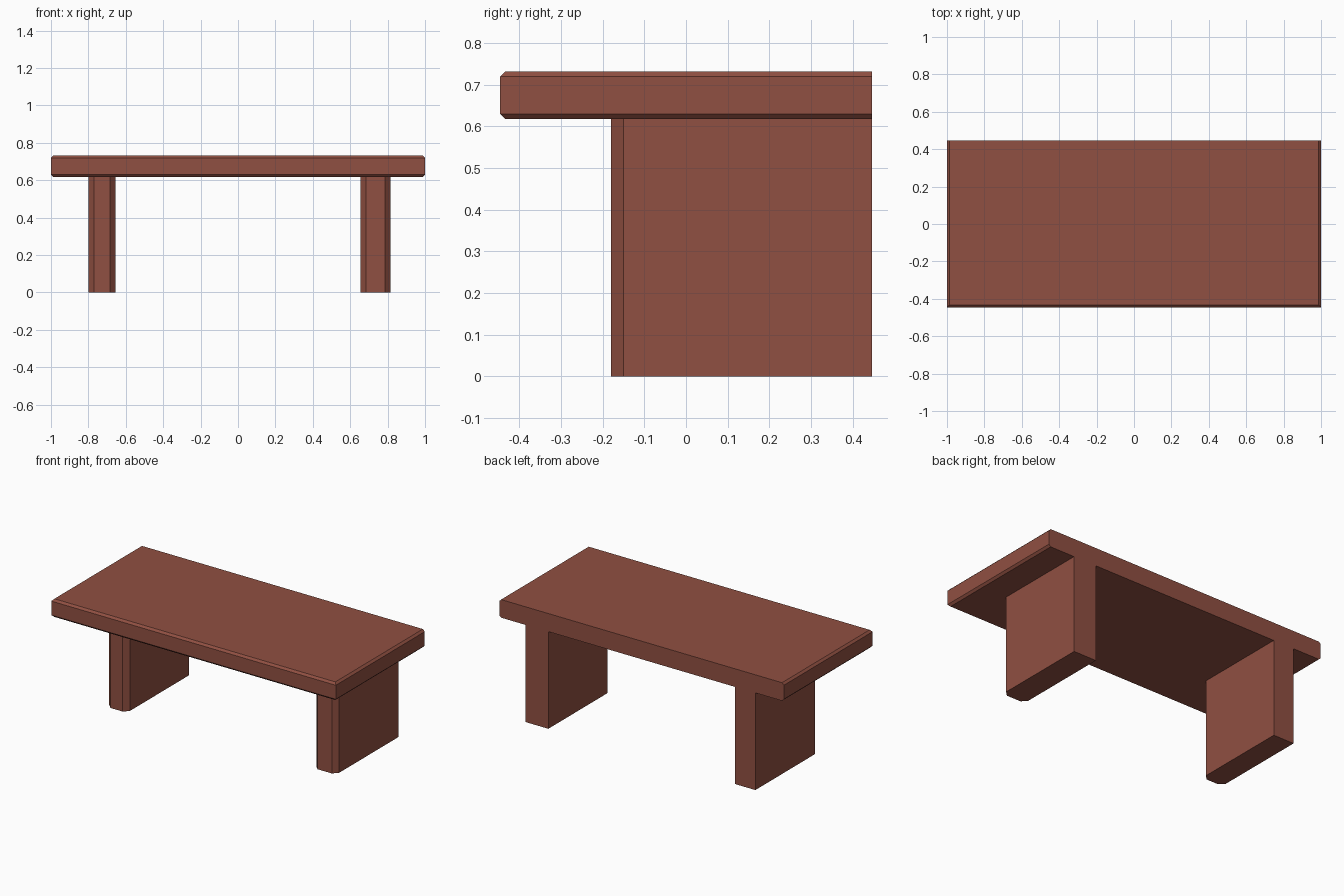
import bpy
import bmesh

cube = bpy.data.objects.get("Cube")
if cube:
    bpy.data.objects.remove(cube, do_unlink=True)

wood = bpy.data.materials.new("reddish brown wood")
wood.use_nodes = True
colour = (0.28, 0.08, 0.054, 1)
wood.diffuse_color = colour
wood.node_tree.nodes["Principled BSDF"].inputs["Base Color"].default_value = colour


def loft(name, outlines):
    """Join stacked (outline, height) rings into a closed flat-faced solid."""
    bm = bmesh.new()
    rings = [[bm.verts.new((x, y, z)) for x, y in outline] for outline, z in outlines]
    for low, high in zip(rings, rings[1:]):
        count = len(low)
        for i in range(count):
            j = (i + 1) % count
            bm.faces.new((low[i], low[j], high[j], high[i]))
    bm.faces.new(rings[0][::-1])
    bm.faces.new(rings[-1])
    bmesh.ops.recalc_face_normals(bm, faces=bm.faces)
    mesh = bpy.data.meshes.new(name)
    bm.to_mesh(mesh)
    bm.free()
    mesh.materials.append(wood)
    obj = bpy.data.objects.new(name, mesh)
    bpy.context.collection.objects.link(obj)
    return obj


BACK = 0.446
UNDERSIDE, TOP = 0.617, 0.732
CHAMFER = 0.013


# Table top: chamfered on the front and both ends, square along the back
def top_outline(inset):
    x, front = 1 - inset, -BACK + inset
    return [(-x, front), (x, front), (x, BACK), (-x, BACK)]


loft("table_top", [
    (top_outline(CHAMFER), UNDERSIDE),
    (top_outline(0), UNDERSIDE + CHAMFER),
    (top_outline(0), TOP - CHAMFER),
    (top_outline(CHAMFER), TOP),
])


# Panel legs: chamfered front corners, flush with the back
def panel_leg(name, x0, x1):
    front, cut = -0.18, 0.03
    outline = [(x0 + cut, front), (x1 - cut, front), (x1, front + cut),
               (x1, BACK), (x0, BACK), (x0, front + cut)]
    loft(name, [(outline, 0), (outline, UNDERSIDE)])


panel_leg("right_leg", -0.80, -0.655)
panel_leg("left_leg", 0.655, 0.815)
